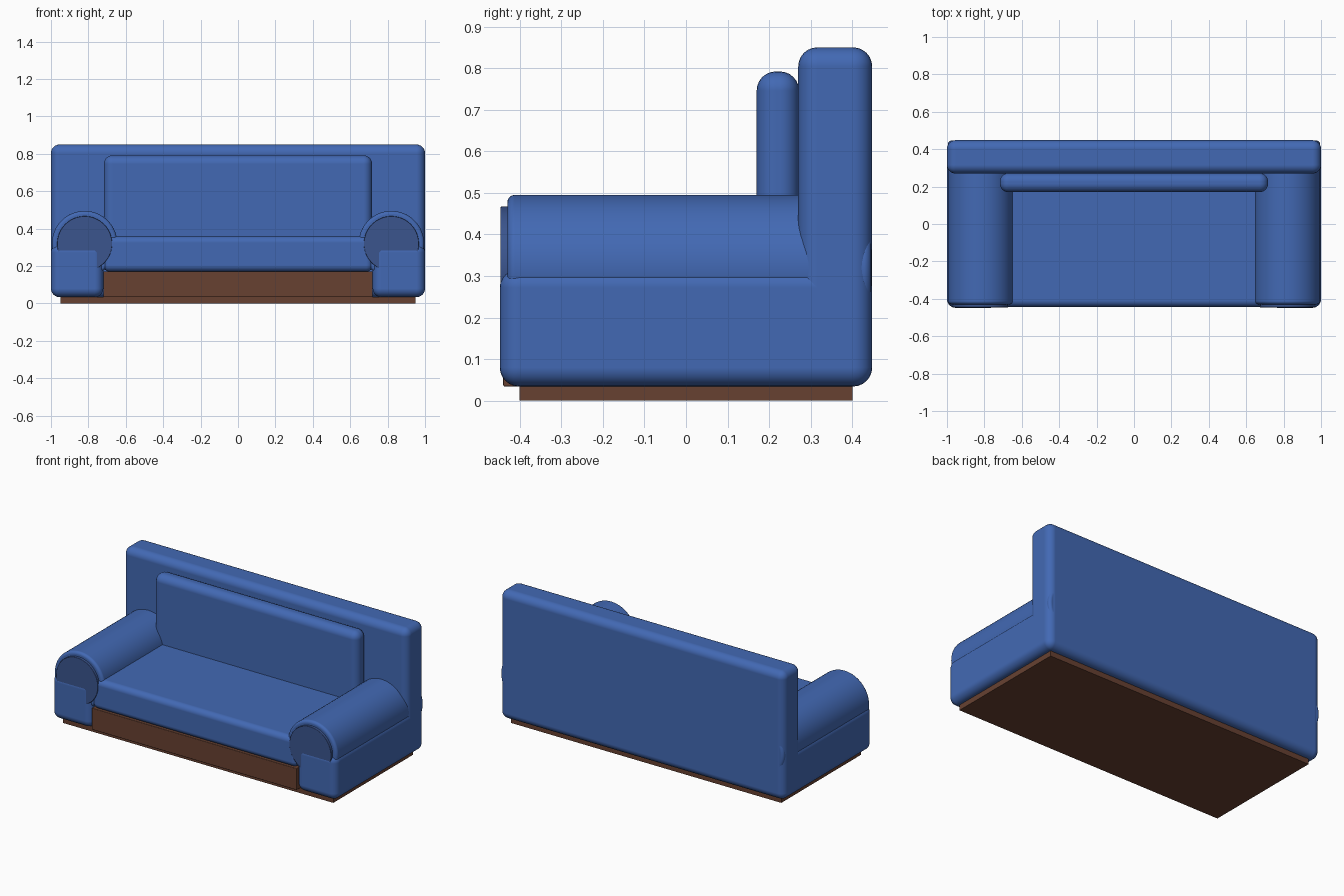
import bpy
import math
from mathutils import Vector

cube = bpy.data.objects.get("Cube")
if cube:
    bpy.data.objects.remove(cube, do_unlink=True)


def material(name, rgb):
    m = bpy.data.materials.new(name)
    m.use_nodes = True
    colour = (*rgb, 1.0)
    m.diffuse_color = colour
    m.node_tree.nodes["Principled BSDF"].inputs["Base Color"].default_value = colour
    return m


BLUE = material("blue fabric", (0.055, 0.141, 0.456))
DARK_BLUE = material("dark blue fabric", (0.043, 0.09, 0.27))
BROWN = material("brown wood", (0.136, 0.053, 0.031))


def finish(obj, name, mat, bevel, segments):
    """Name, colour and soften the active object."""
    obj.name = obj.data.name = name
    obj.data.materials.append(mat)
    bpy.ops.object.transform_apply(location=False, rotation=True, scale=True)
    if bevel:
        bpy.ops.object.shade_smooth_by_angle(angle=math.radians(40))
        mod = obj.modifiers.new("soft edges", "BEVEL")
        mod.width = bevel
        mod.segments = segments
        mod.limit_method = "ANGLE"
        mod.angle_limit = math.radians(40)
        mod.harden_normals = True
    return obj


def box(name, low, high, mat, bevel=0.0, segments=6):
    """Box between two opposite corners, with rounded edges."""
    low, high = Vector(low), Vector(high)
    bpy.ops.mesh.primitive_cube_add(size=1, location=(low + high) / 2)
    obj = bpy.context.object
    obj.scale = high - low
    return finish(obj, name, mat, bevel, segments)


def roll(name, x, z, radius, y0, y1, mat, bevel):
    """Cylinder lying along y."""
    bpy.ops.mesh.primitive_cylinder_add(
        vertices=64, radius=radius, depth=y1 - y0,
        location=(x, (y0 + y1) / 2, z), rotation=(math.pi / 2, 0, 0))
    return finish(bpy.context.object, name, mat, bevel, 4)


# Wooden base
box("plinth", (-0.95, -0.40, 0), (0.95, 0.40, 0.035), BROWN)
box("seat_frame", (-0.72, -0.44, 0.034), (0.72, 0.40, 0.172), BROWN, 0.004, 2)

# Backrest and cushions
box("backrest", (-1, 0.27, 0.034), (1, 0.448, 0.85), BLUE, 0.046)
box("seat_cushion", (-0.72, -0.443, 0.17), (0.72, 0.30, 0.36), BLUE, 0.035)
box("back_cushion", (-0.717, 0.17, 0.30), (0.717, 0.272, 0.792), BLUE, 0.046)

# Arms: lower block, rolled top and round front panel
for side, s in (("left", 1), ("right", -1)):
    x0, x1 = sorted((0.72 * s, s))
    box(f"{side}_arm_block", (x0, -0.448, 0.034), (x1, 0.446, 0.318), BLUE, 0.046)
    roll(f"{side}_arm_roll", 0.82 * s, 0.32, 0.175, -0.43, 0.446, BLUE, 0.018)
    roll(f"{side}_arm_front_panel", 0.82 * s, 0.32, 0.147, -0.4465, -0.42, DARK_BLUE, 0.003)
